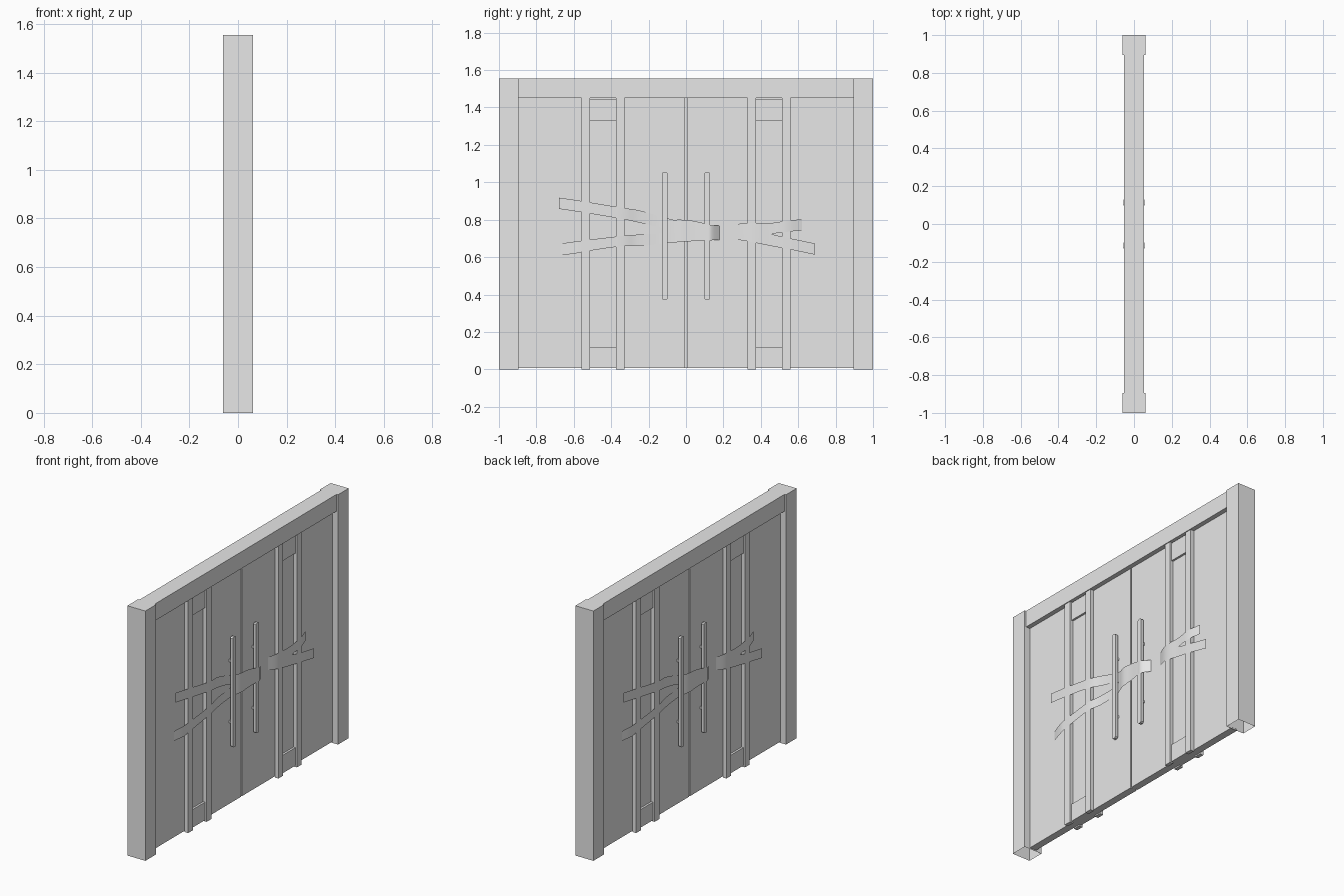
import bpy, bmesh, math
from mathutils import Vector

old = bpy.data.objects.get("Cube")
if old:
    bpy.data.objects.remove(old, do_unlink=True)

# One plain grey for everything
grey = bpy.data.materials.new("plain grey")
grey.use_nodes = True
colour = (0.8, 0.8, 0.8, 1)
grey.diffuse_color = colour
grey.node_tree.nodes["Principled BSDF"].inputs["Base Color"].default_value = colour


def make_object(name, bm):
    mesh = bpy.data.meshes.new(name)
    bm.to_mesh(mesh)
    bm.free()
    mesh.materials.append(grey)
    ob = bpy.data.objects.new(name, mesh)
    bpy.context.collection.objects.link(ob)
    return ob


def box(name, xs, ys, zs, open_bottom=False, chamfer=0):
    bm = bmesh.new()
    bmesh.ops.create_cube(bm, size=1)
    for v in bm.verts:
        v.co = [(r[0] + r[1]) / 2 + c * (r[1] - r[0]) for r, c in zip((xs, ys, zs), v.co)]
    if chamfer:
        ends = [e for e in bm.edges
                if abs(e.verts[0].co.y - e.verts[1].co.y) < 1e-5
                and abs(e.verts[0].co.z - e.verts[1].co.z) < 1e-5]
        bmesh.ops.bevel(bm, geom=ends, offset=chamfer, segments=1, affect='EDGES')
    if open_bottom:
        bm.normal_update()
        low = [f for f in bm.faces if f.normal.z < -0.9]
        bmesh.ops.delete(bm, geom=low, context='FACES_ONLY')
    return make_object(name, bm)


def span(side, a, b):
    return tuple(sorted((side * a, side * b)))


def ribbon(name, points, face):
    """Smooth cloth strip through (y, z, x, width) points, on the face at +x or -x."""
    pts = [Vector(p) for p in points]
    bm = bmesh.new()
    rows = []
    steps = 5
    for i in range(len(pts) - 1):
        p0, p1 = pts[max(i - 1, 0)], pts[i]
        p2, p3 = pts[i + 1], pts[min(i + 2, len(pts) - 1)]
        for k in range(steps + (i == len(pts) - 2)):
            t = k / steps
            y, z, x, w = 0.5 * (2 * p1 + (p2 - p0) * t + (2 * p0 - 5 * p1 + 4 * p2 - p3) * t ** 2
                                + (3 * p1 - p0 - 3 * p2 + p3) * t ** 3)
            rows.append([bm.verts.new((face * x, face * y, z + s * w / 2)) for s in (-1, 1)])
    for (a, b), (c, d) in zip(rows, rows[1:]):
        bm.faces.new((a, c, d, b)).smooth = True
    return make_object(name, bm)


TOP, LINTEL, DOOR = 1.555, 1.45, 0.023

# Frame
box("top_beam", (-0.052, 0.052), (-0.9, 0.9), (LINTEL, TOP))
box("door_gap_core", (-0.012, 0.012), (-0.01, 0.01), (0.008, LINTEL))
for side, label in ((1, "back"), (-1, "front")):
    box(label + "_post", (-0.062, 0.062), span(side, 0.895, 1), (0, TOP), open_bottom=True)
    box(label + "_door", (-DOOR, DOOR), span(side, 0.005, 0.896), (0.008, LINTEL))

# Upright bars, cross blocks and handles on both faces of each door
for face, face_name in ((1, "left"), (-1, "right")):
    for side, label in ((1, "back"), (-1, "front")):
        tag = face_name + "_" + label
        for part, a, b in (("inner_bar", 0.33, 0.375), ("outer_bar", 0.512, 0.558)):
            box(tag + "_" + part, span(face, DOOR, 0.047), span(side, a, b), (0, LINTEL))
        for part, zs in (("lower_block", (0.008, 0.12)), ("upper_block", (1.33, 1.445))):
            box(tag + "_" + part, span(face, DOOR, 0.036), span(side, 0.375, 0.512), zs)
        box(tag + "_handle", span(face, 0.037, 0.056), span(side, 0.099, 0.129),
            (0.37, 1.055), chamfer=0.007)
        for z in (0.52, 0.9):
            box(tag + "_handle_mount", span(face, DOOR, 0.038), span(side, 0.107, 0.121),
                (z - 0.008, z + 0.008))

# Cloth strips tied across the handles
strips = {
    "upper_tail_strip": [(-0.68, 0.888, 0.045, 0.06), (-0.54, 0.867, 0.05, 0.06),
                         (-0.35, 0.835, 0.05, 0.06), (-0.25, 0.817, 0.034, 0.065),
                         (-0.13, 0.785, 0.028, 0.06), (-0.05, 0.755, 0.045, 0.08)],
    "lower_tail_strip": [(-0.67, 0.642, 0.028, 0.06), (-0.6, 0.65, 0.046, 0.065),
                         (-0.54, 0.66, 0.05, 0.06), (-0.35, 0.685, 0.05, 0.055),
                         (-0.26, 0.69, 0.034, 0.06), (-0.13, 0.70, 0.028, 0.06),
                         (-0.05, 0.725, 0.045, 0.08)],
    "knot_strip": [(-0.1, 0.735, 0.03, 0.12), (-0.04, 0.74, 0.05, 0.12),
                   (0.03, 0.74, 0.052, 0.11), (0.1, 0.735, 0.058, 0.09),
                   (0.135, 0.73, 0.058, 0.08), (0.18, 0.73, 0.024, 0.075)],
    "upper_end_strip": [(0.26, 0.735, 0.024, 0.08), (0.34, 0.738, 0.05, 0.09),
                        (0.45, 0.752, 0.05, 0.06), (0.54, 0.765, 0.05, 0.06),
                        (0.62, 0.772, 0.03, 0.06)],
    "lower_end_strip": [(0.26, 0.735, 0.024, 0.08), (0.34, 0.725, 0.05, 0.085),
                        (0.45, 0.693, 0.05, 0.065), (0.54, 0.674, 0.05, 0.06),
                        (0.69, 0.643, 0.042, 0.06)],
}
for face, face_name in ((1, "left"), (-1, "right")):
    for name, points in strips.items():
        ribbon(face_name + "_" + name, points, face)
